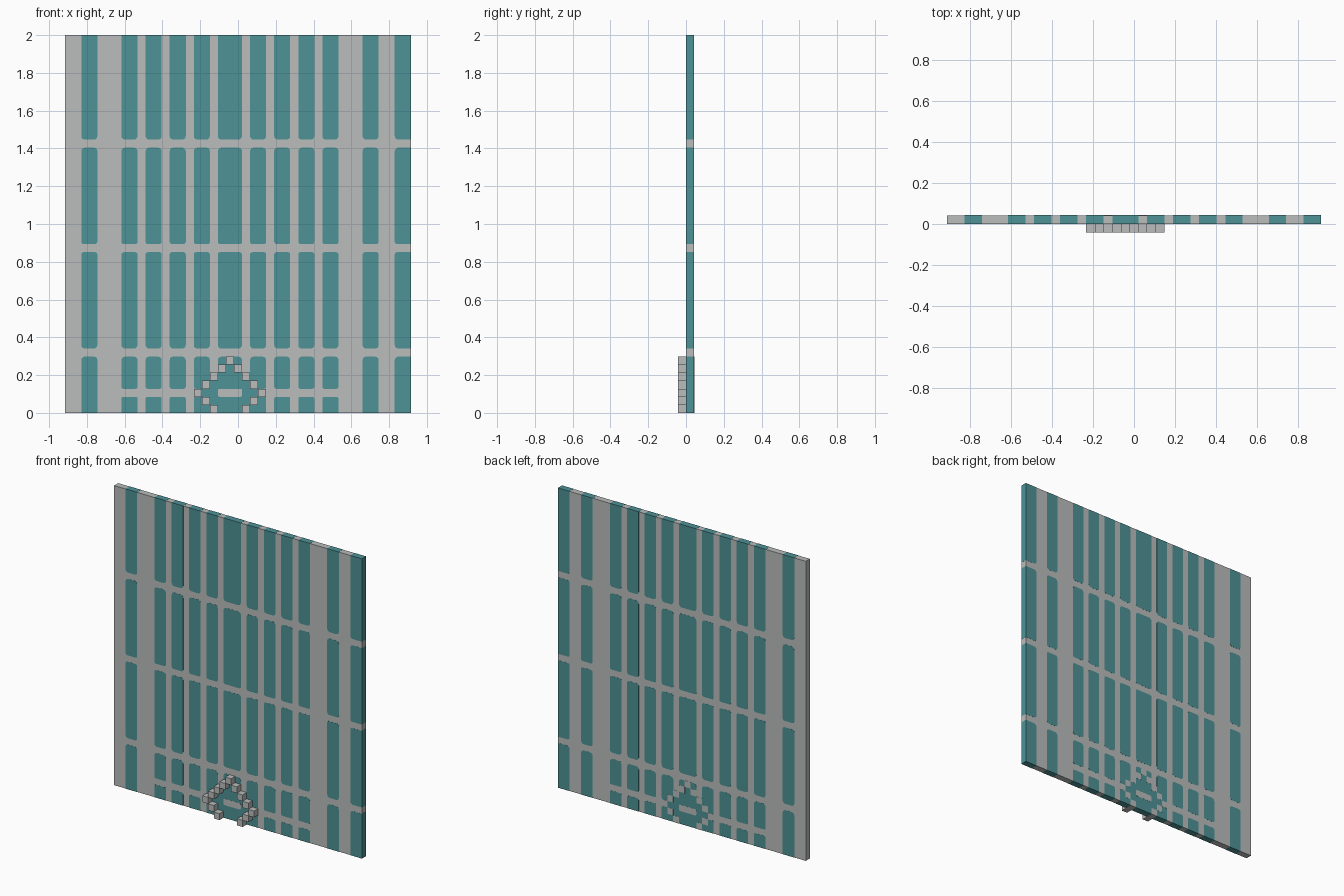
import bpy, bmesh, math

if "Cube" in bpy.data.objects:
    bpy.data.objects.remove(bpy.data.objects["Cube"], do_unlink=True)

COLS, ROWS = 43, 47
U = 2 / ROWS            # size of one square unit
SKIN = 0.0006           # how far inlays stand proud of the panel


def material(name, rgb):
    m = bpy.data.materials.new(name)
    m.use_nodes = True
    m.diffuse_color = (*rgb, 1)
    m.node_tree.nodes["Principled BSDF"].inputs["Base Color"].default_value = (*rgb, 1)
    return m


GREY = material("light grey", (0.497, 0.515, 0.509))
TEAL = material("teal", (0.076, 0.287, 0.305))


def outline(c0, c1, r0, r1, low, high, skin):
    """Rectangle in grid units; low/high are corner radii, square at panel edges."""
    x0, x1 = (c0 - COLS / 2) * U, (c1 - COLS / 2) * U
    z0, z1 = r0 * U, r1 * U
    if c1 == COLS:
        x1 += skin
    if r0 == 0:
        z0 -= skin
    if r1 == ROWS:
        z1 += skin
    right = c1 < COLS
    corners = [(x0, z0, 1, 1, low), (x1, z0, -1, 1, low * right),
               (x1, z1, -1, -1, high * right), (x0, z1, 1, -1, high)]
    pts = []
    for i, (x, z, sx, sz, r) in enumerate(corners):
        if r == 0:
            pts.append((x, z))
            continue
        for k in range(4):
            a = math.pi * (1 + i / 2 + k / 6)
            pts.append((x + sx * r + r * math.cos(a), z + sz * r + r * math.sin(a)))
    return pts


def build(name, mat, blocks, y0, y1, skin=0.0):
    """One object made of outlines extruded from y0 to y1."""
    bm = bmesh.new()
    for c0, c1, r0, r1, low, high in blocks:
        pts = outline(c0, c1, r0, r1, low, high, skin)
        front = bm.faces.new([bm.verts.new((x, y0, z)) for x, z in pts])
        ext = bmesh.ops.extrude_face_region(bm, geom=[front], use_keep_orig=True)
        moved = [g for g in ext["geom"] if isinstance(g, bmesh.types.BMVert)]
        bmesh.ops.translate(bm, verts=moved, vec=(0, y1 - y0, 0))
    bmesh.ops.recalc_face_normals(bm, faces=bm.faces[:])
    mesh = bpy.data.meshes.new(name)
    bm.to_mesh(mesh)
    bm.free()
    mesh.materials.append(mat)
    obj = bpy.data.objects.new(name, mesh)
    bpy.context.collection.objects.link(obj)
    return obj


# Flat grey panel
build("panel", GREY, [(0, COLS, 0, ROWS, 0, 0)], 0, U)

# Teal strips, interrupted by one-unit crossbars (row: corner radius)
bars = {7: 0.018, 20: 0.012, 33: 0.018}
outer = [2, 37, 41]
inner = [7, 10, 13, 16, 19, 23, 26, 29, 32]
strips = []
for c in outer + inner:
    rows = dict(bars) if c in outer else {2: 0.01, **bars}
    width = 3 if c == 19 else 2
    start, low = 0, 0
    for row, radius in rows.items():
        strips.append((c, c + width, start, row, low, radius))
        start, low = row + 1, radius
    strips.append((c, c + width, start, ROWS, low, 0))
build("teal_strips", TEAL, strips, -SKIN, U + SKIN, SKIN)

# Teal field enclosed by the stud ring
field = [(20 - h, 21 + h, r, r + 1, 0, 0) for r, h in ((1, 2), (2, 3), (3, 2), (4, 1))]
build("emblem_field", TEAL, field, -SKIN, U + SKIN)

# Grey bar in the middle of the field
build("emblem_bar", GREY, [(19, 22, 2, 3, 0.01, 0.01)], -2 * SKIN, U + 2 * SKIN)

# Ring of cubes on the front, passing through to the back
studs = []
for row in range(7):
    half = 4 - abs(row - 2)
    for c in {20 - half, 20 + half}:
        studs.append((c, c + 1, row, row + 1, 0, 0))
build("stud_ring", GREY, studs, -U, U + 2 * SKIN, 2 * SKIN)
